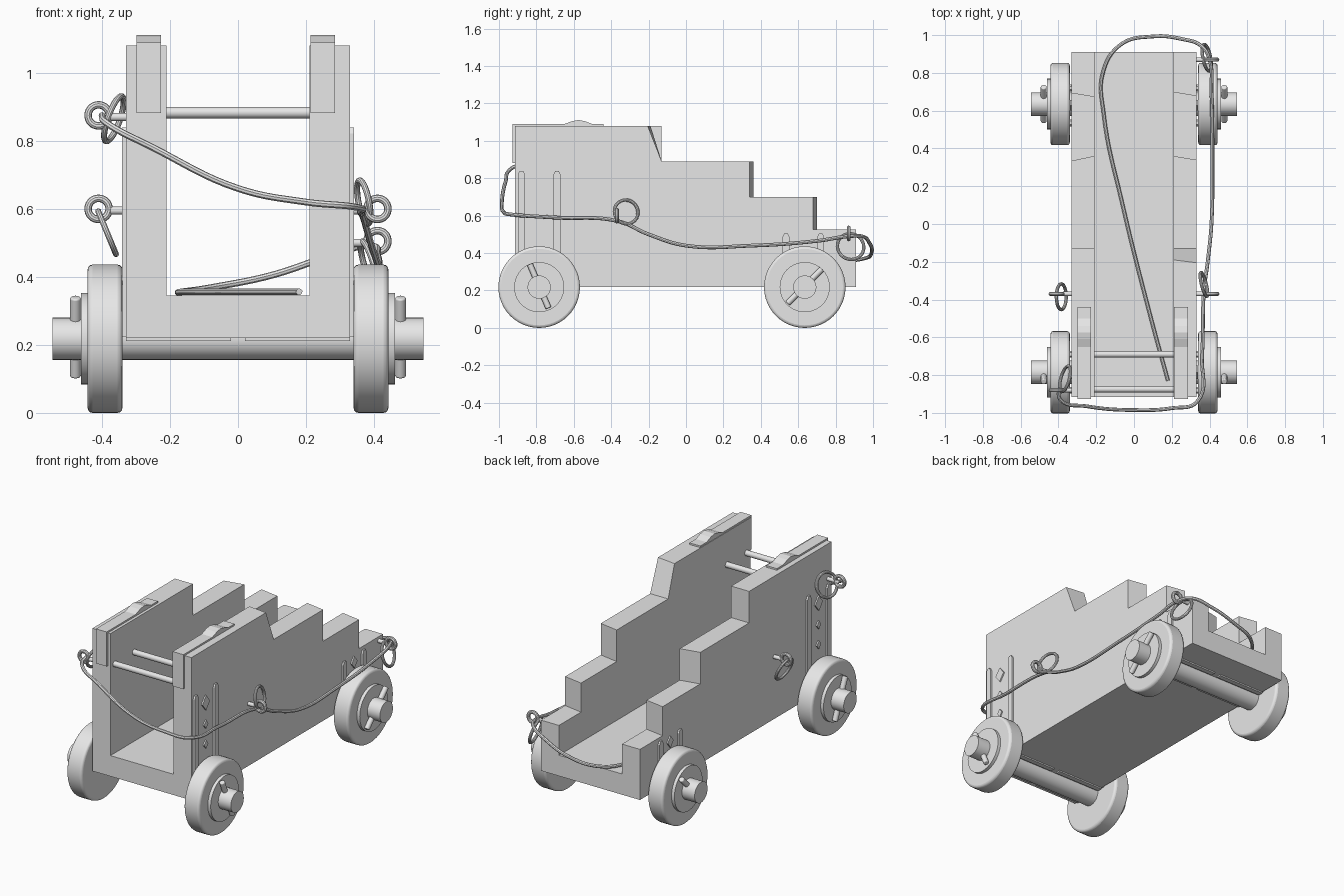
import bpy, bmesh, math
from mathutils import Vector

cube = bpy.data.objects.get("Cube")
if cube:
    bpy.data.objects.remove(cube, do_unlink=True)

grey = bpy.data.materials.new("plain_grey")
grey.use_nodes = True
grey.diffuse_color = (0.8, 0.8, 0.8, 1)
grey.node_tree.nodes["Principled BSDF"].inputs["Base Color"].default_value = (0.8, 0.8, 0.8, 1)


def finish(ob, name, smooth=True):
    ob.name = name
    ob.data.materials.clear()
    ob.data.materials.append(grey)
    if smooth:
        bpy.ops.object.select_all(action='DESELECT')
        ob.select_set(True)
        bpy.context.view_layer.objects.active = ob
        bpy.ops.object.shade_smooth_by_angle(angle=math.radians(35))
    return ob


def from_bmesh(bm, name):
    bmesh.ops.recalc_face_normals(bm, faces=bm.faces)
    me = bpy.data.meshes.new(name)
    bm.to_mesh(me)
    bm.free()
    ob = bpy.data.objects.new(name, me)
    bpy.context.collection.objects.link(ob)
    return finish(ob, name, False)


def loft(name, x0, prof0, x1, prof1):
    """Solid between two (y, z) outlines at x0 and x1."""
    bm = bmesh.new()
    a = [bm.verts.new((x0, y, z)) for y, z in prof0]
    b = [bm.verts.new((x1, y, z)) for y, z in prof1]
    bm.faces.new(a)
    bm.faces.new(b)
    for i in range(len(a)):
        j = (i + 1) % len(a)
        bm.faces.new((a[i], a[j], b[j], b[i]))
    return from_bmesh(bm, name)


def box(name, x0, x1, y0, y1, z0, z1):
    outline = [(y0, z0), (y1, z0), (y1, z1), (y0, z1)]
    return loft(name, x0, outline, x1, outline)


def rod(name, p0, p1, r, sides=32, bevel=0):
    p0, p1 = Vector(p0), Vector(p1)
    d = p1 - p0
    bpy.ops.mesh.primitive_cylinder_add(vertices=sides, radius=r, depth=d.length, location=(p0 + p1) / 2,
                                        rotation=d.to_track_quat('Z', 'Y').to_euler())
    ob = bpy.context.object
    if bevel:
        mod = ob.modifiers.new("rim", 'BEVEL')
        mod.width, mod.segments, mod.limit_method = bevel, 3, 'ANGLE'
    return finish(ob, name)


def ring(name, centre, normal, r, thick):
    bpy.ops.mesh.primitive_torus_add(major_radius=r, minor_radius=thick, major_segments=32, minor_segments=10,
                                     location=centre, rotation=Vector(normal).to_track_quat('Z', 'Y').to_euler())
    return finish(bpy.context.object, name)


def rope(name, points, r):
    cu = bpy.data.curves.new(name, 'CURVE')
    cu.dimensions, cu.bevel_depth, cu.bevel_resolution = '3D', r, 2
    cu.resolution_u, cu.use_fill_caps = 8, True
    sp = cu.splines.new('BEZIER')
    sp.bezier_points.add(len(points) - 1)
    for bp, p in zip(sp.bezier_points, points):
        bp.co = p
        bp.handle_left_type = bp.handle_right_type = 'AUTO'
    ob = bpy.data.objects.new(name, cu)
    bpy.context.collection.objects.link(ob)
    bpy.ops.object.select_all(action='DESELECT')
    ob.select_set(True)
    bpy.context.view_layer.objects.active = ob
    bpy.ops.object.convert(target='MESH')
    return finish(bpy.context.object, name)


# Stepped cheeks and bed
def steps(top, first, second, third):
    return [(-0.915, 0.22), (0.91, 0.22), (0.91, 0.525), (third, 0.525), (third, 0.7), (second, 0.7),
            (second, 0.89), (first, 0.89), (top, 1.08), (-0.915, 1.08)]


loft("left_cheek", 0.21, steps(-0.19, -0.13, 0.36, 0.7), 0.33, steps(-0.205, -0.13, 0.34, 0.68))
loft("right_cheek", -0.21, steps(-0.13, -0.13, 0.36, 0.675), -0.33, steps(-0.13, -0.13, 0.335, 0.695))
box("bed", -0.21, 0.21, -0.915, 0.91, 0.22, 0.345)
for y in (-0.875, -0.69):
    rod("cross_bolt", (-0.22, y, 0.883), (0.22, y, 0.883), 0.017, 12)

# Axles, wheels and linch pins
R = 0.218
for end, y, (py, pz) in (("front", -0.785, (0.05, -0.117)), ("rear", 0.635, (0.092, 0.092))):
    rod(end + "_axle", (-0.545, y, R), (0.545, y, R), 0.062)
    for dy in (-0.09, 0.09):
        for s in (-1, 1):
            box(end + "_axle_strap", s * 0.02, s * 0.33, y + dy - 0.015, y + dy + 0.015, 0.212, 0.225)
    for side, s in (("left", 1), ("right", -1)):
        tag = side + "_" + end
        rod(tag + "_wheel", (s * 0.34, y, R), (s * 0.442, y, R), R, 48, 0.014)
        rod(tag + "_washer", (s * 0.43, y, R), (s * 0.461, y, R), 0.134, 40)
        rod(tag + "_pin", (s * 0.478, y - py, R + 0.005 - pz), (s * 0.478, y + py, R + 0.005 + pz), 0.016, 12, 0.005)

# Side straps with rounded tops, and diamond bolt plates
def diamond(name, s, y, z, h):
    outline = [(y - h * 0.8, z), (y, z - h), (y + h * 0.8, z), (y, z + h)]
    loft(name, s * 0.329, outline, s * 0.338, outline)


for side, s in (("left", 1), ("right", -1)):
    for y, top in ((-0.88, 0.84), (-0.69, 0.84), (0.535, 0.505), (0.72, 0.505)):
        w = 0.018
        outline = [(y - w, 0.225), (y + w, 0.225), (y + w, top - w), (y + w / 2, top),
                   (y - w / 2, top), (y - w, top - w)]
        loft(side + "_side_strap", s * 0.329, outline, s * 0.341, outline)
    for y, z, h in ((-0.785, 0.76, 0.045), (-0.785, 0.63, 0.025), (-0.785, 0.51, 0.025), (0.628, 0.465, 0.035)):
        diamond(side + "_bolt_plate", s, y, z, h)

# Hinged cap straps on top of the cheeks, bent down over the front
for name, x0, x1 in (("left_cap_strap", 0.213, 0.285), ("right_cap_strap", -0.298, -0.227)):
    bump = [(-0.44, 1.09), (-0.5, 1.09), (-0.54, 1.105), (-0.575, 1.112), (-0.61, 1.105), (-0.65, 1.09)]
    outline = [(-0.914, 0.882), (-0.914, 1.079), (-0.44, 1.079)] + bump + [(-0.927, 1.09), (-0.927, 0.882)]
    loft(name, x0, outline, x1, outline)

# Eye bolts
for name, s, y, z in (("left_middle", 1, -0.37, 0.6), ("right_middle", -1, -0.37, 0.6),
                      ("left_rear", 1, 0.87, 0.505), ("right_front", -1, -0.88, 0.875)):
    rod(name + "_bolt", (s * 0.31, y, z - 0.005), (s * 0.375, y, z - 0.005), 0.012, 12)
    ring(name + "_eye", (s * 0.41, y, z), (0, 1, 0), 0.031, 0.011)

# Loose rings hanging in the eyes
ring("left_middle_ring", (0.37, -0.32, 0.62), (1, 0.25, 0.2), 0.065, 0.009)
ring("left_rear_ring", (0.385, 0.88, 0.435), (1, 0.2, 0.3), 0.072, 0.009)
ring("right_middle_ring", (-0.385, -0.385, 0.53), (-0.92, 0, -0.38), 0.068, 0.009)
ring("right_front_ring", (-0.365, -0.82, 0.865), (0.9, -0.25, -0.32), 0.07, 0.009)

# Rope across the front, along the left side, round the rear and into the bed
rope("breeching_rope", [
    (-0.4, -0.87, 0.875), (-0.39, -0.93, 0.855), (-0.25, -0.965, 0.78), (0, -0.985, 0.66),
    (0.2, -0.975, 0.62), (0.335, -0.94, 0.607), (0.36, -0.7, 0.59), (0.37, -0.36, 0.57),
    (0.39, -0.2, 0.5), (0.41, 0, 0.44), (0.415, 0.35, 0.44), (0.41, 0.7, 0.465),
    (0.4, 0.87, 0.49), (0.36, 0.94, 0.49), (0.25, 0.98, 0.455), (0.1, 0.993, 0.405),
    (-0.07, 0.95, 0.37), (-0.165, 0.8, 0.356), (-0.16, 0.58, 0.356), (-0.06, 0.1, 0.356),
    (0.09, -0.5, 0.356), (0.18, -0.83, 0.356)], 0.01)
